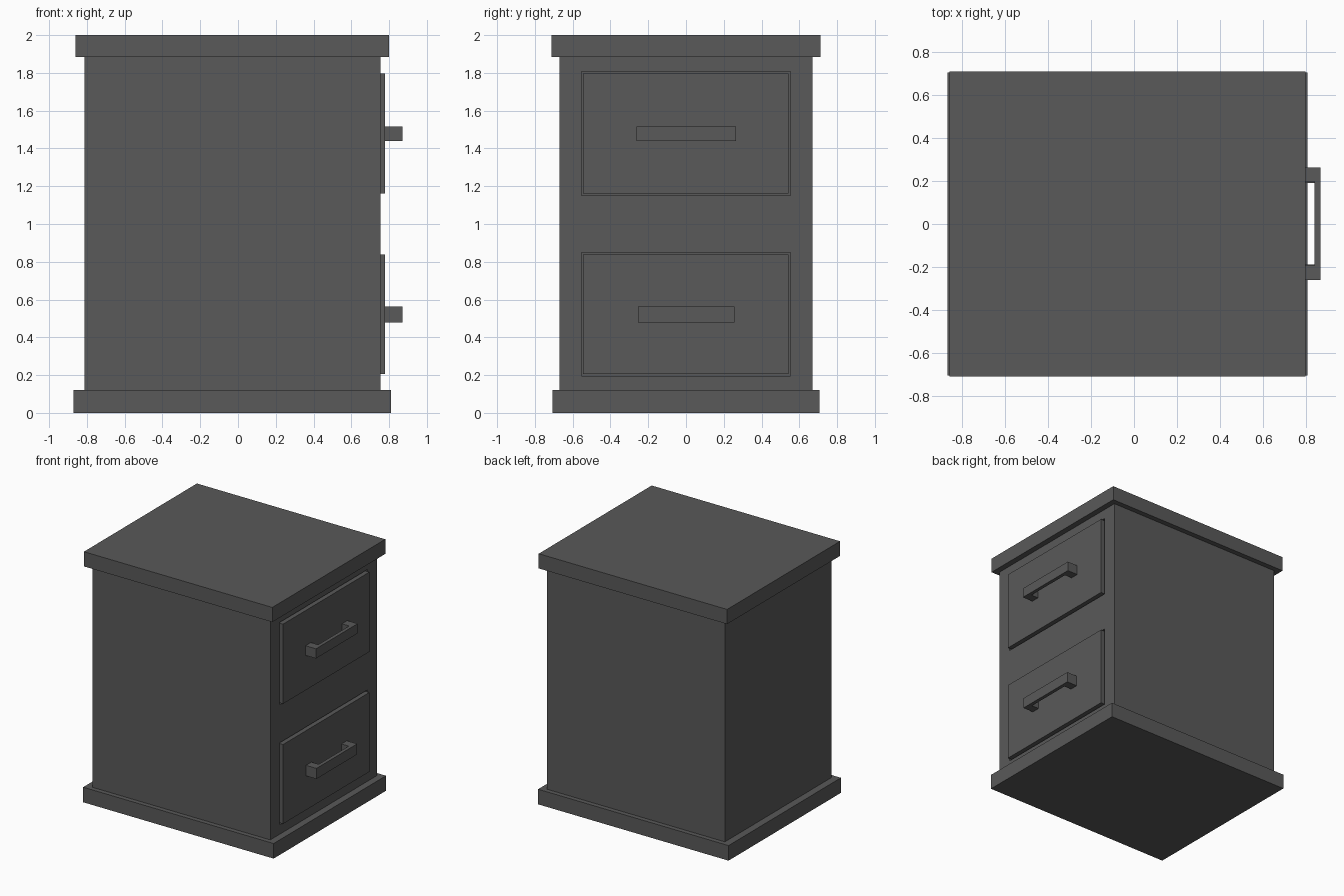
import bpy, bmesh
from mathutils import Vector

if "Cube" in bpy.data.objects:
    bpy.data.objects.remove(bpy.data.objects["Cube"])

# Dark charcoal finish shared by every part
charcoal = bpy.data.materials.new("charcoal")
charcoal.diffuse_color = (0.1, 0.1, 0.1, 1)
charcoal.use_nodes = True
charcoal.node_tree.nodes["Principled BSDF"].inputs["Base Color"].default_value = charcoal.diffuse_color


def add_object(name, bm):
    me = bpy.data.meshes.new(name)
    bm.to_mesh(me)
    bm.free()
    me.materials.append(charcoal)
    ob = bpy.data.objects.new(name, me)
    bpy.context.collection.objects.link(ob)
    return ob


def box(name, x, y, z):
    """Axis-aligned box from (min, max) ranges."""
    bm = bmesh.new()
    bmesh.ops.create_cube(bm, size=1)
    for v in bm.verts:
        v.co = Vector([lo + (c + 0.5) * (hi - lo) for c, (lo, hi) in zip(v.co, (x, y, z))])
    return add_object(name, bm)


def handle(name, w, z0, z1):
    """Square-cornered U-shaped pull extruded vertically."""
    back, bar, front, post = 0.777, 0.842, 0.87, 0.067
    y0, y1 = -w + 0.002, w + 0.001
    outline = [(back, y0), (front, y0), (front, y1), (back, y1),
               (back, y1 - post), (bar, y1 - post), (bar, y0 + post), (back, y0 + post)]
    bm = bmesh.new()
    face = bm.faces.new([bm.verts.new((x, y, z0)) for x, y in outline])
    ext = bmesh.ops.extrude_face_region(bm, geom=[face])
    bmesh.ops.translate(bm, vec=(0, 0, z1 - z0),
                        verts=[g for g in ext["geom"] if isinstance(g, bmesh.types.BMVert)])
    bmesh.ops.recalc_face_normals(bm, faces=bm.faces)
    return add_object(name, bm)


# Plinth, carcass and top slab
box("base", (-0.87, 0.809), (-0.707, 0.707), (0, 0.12))
body = box("body", (-0.812, 0.754), (-0.67, 0.67), (0.12, 1.883))
box("top", (-0.86, 0.8), (-0.711, 0.711), (1.883, 2.0))

# Drawer fronts, each seated in a slightly larger recess
gap, floor = 0.01, 0.722
for label, z0, z1, w, h0, h1 in (("lower", 0.206, 0.838, 0.257, 0.478, 0.562),
                                 ("upper", 1.162, 1.797, 0.263, 1.44, 1.517)):
    cutter = box(label + "_recess_cutter", (floor, 0.9), (-0.554, 0.552), (z0 - gap, z1 + gap))
    cutter.hide_render = True
    cutter.hide_set(True)
    cut = body.modifiers.new(label + "_recess", 'BOOLEAN')
    cut.operation = 'DIFFERENCE'
    cut.object = cutter
    box(label + "_drawer", (floor, 0.778), (-0.544, 0.542), (z0, z1))
    handle(label + "_handle", w, h0, h1)
